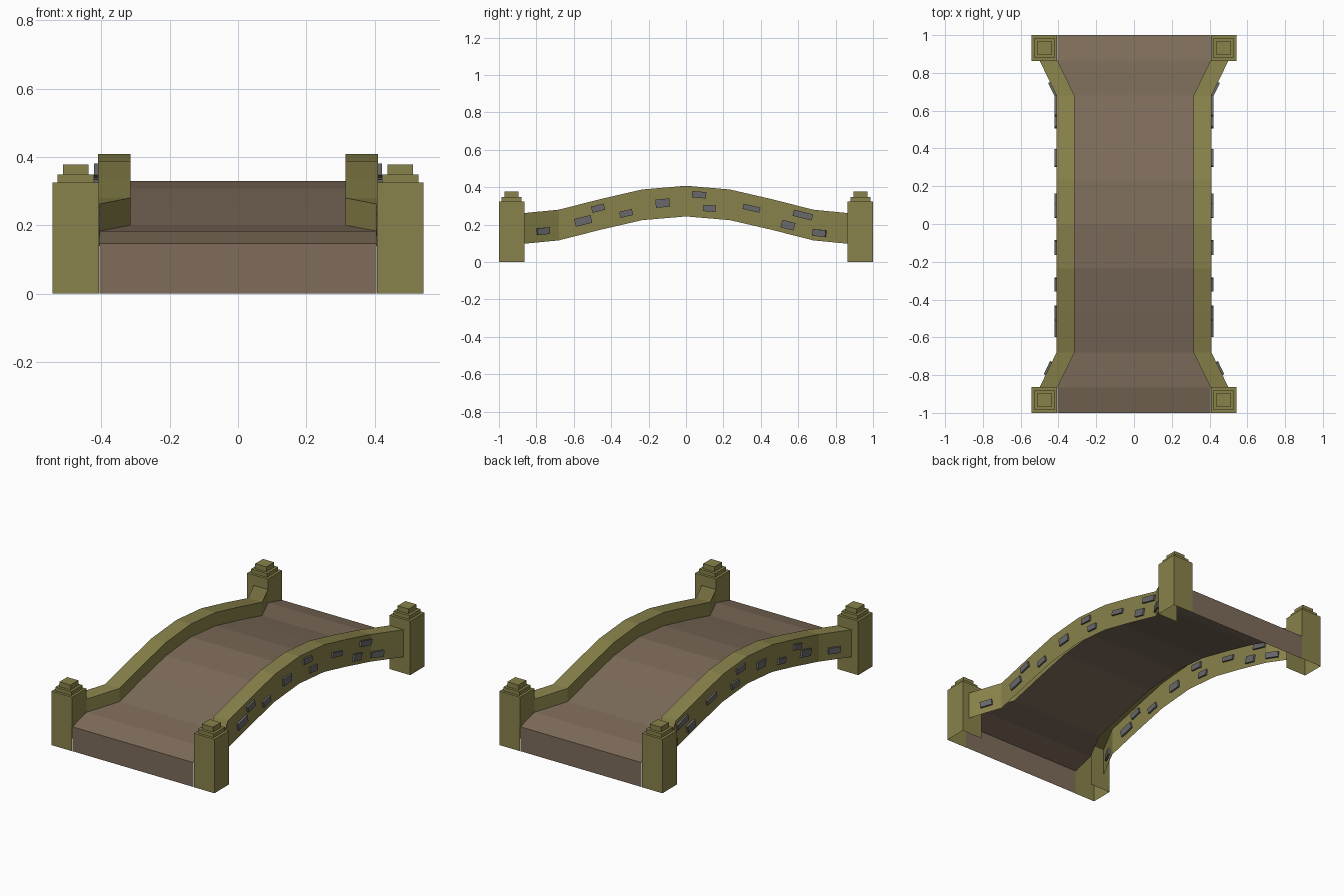
import bpy, bmesh
from mathutils import Vector, Matrix

if "Cube" in bpy.data.objects:
    bpy.data.objects.remove(bpy.data.objects["Cube"])


def material(name, rgb):
    m = bpy.data.materials.new(name)
    m.diffuse_color = (*rgb, 1)
    m.use_nodes = True
    m.node_tree.nodes["Principled BSDF"].inputs["Base Color"].default_value = m.diffuse_color
    return m


olive = material("olive_stone", (0.25, 0.225, 0.07))
brown = material("brown_path", (0.21, 0.152, 0.105))
grey = material("grey_stone", (0.14, 0.14, 0.145))


def finish(bm, name, mat):
    me = bpy.data.meshes.new(name)
    bm.to_mesh(me)
    bm.free()
    me.materials.append(mat)
    ob = bpy.data.objects.new(name, me)
    bpy.context.collection.objects.link(ob)


def loft(name, rows, mat):
    """Skin a strip of faces across rows of equally many points."""
    bm = bmesh.new()
    vs = [[bm.verts.new(p) for p in r] for r in rows]
    for a, b in zip(vs, vs[1:]):
        for i in range(len(a) - 1):
            bm.faces.new((a[i], a[i + 1], b[i + 1], b[i]))
    bmesh.ops.recalc_face_normals(bm, faces=bm.faces)
    finish(bm, name, mat)


# Half profile, end to crown: y, inner x, outer x, deck z, wall top z
half = [(0.865, 0.405, 0.50, 0.183, 0.262), (0.68, 0.315, 0.41, 0.20, 0.28),
        (0.46, 0.315, 0.41, 0.256, 0.336), (0.235, 0.315, 0.41, 0.308, 0.388)]
crown = (0, 0.315, 0.41, 0.33, 0.408)
stations = [(-p[0], *p[1:]) for p in half] + [crown] + half[::-1]
WALL_H = 0.164

# Arched deck with vertical end faces
edge = [(-1, 0.405, 0), (-1, 0.405, 0.147)]
edge += [(y, xi, zd) for y, xi, xo, zd, zt in stations]
edge += [(1, 0.405, 0.147), (1, 0.405, 0)]
loft("deck", [[(x, y, z), (-x, y, z)] for y, x, z in edge], brown)

# Parapets: inner face, top and outer face, open underneath
for s, side in ((1, "right"), (-1, "left")):
    loft(side + "_parapet",
         [[(s * xi, y, zd), (s * xi, y, zt), (s * xo, y, zt), (s * xo, y, zt - WALL_H)]
          for y, xi, xo, zd, zt in stations], olive)


def box(bm, matrix):
    return bmesh.ops.create_cube(bm, size=1, matrix=matrix)["verts"]


# Corner posts with stepped caps
def post(sx, sy, name):
    bm = bmesh.new()
    for half_w, z0, z1 in ((0.0685, 0, 0.325), (0.053, 0.325, 0.348), (0.037, 0.348, 0.378)):
        loc = Vector((sx * 0.475, sy * 0.9325, (z0 + z1) / 2))
        vs = box(bm, Matrix.LocRotScale(loc, None, (half_w * 2, half_w * 2, z1 - z0)))
        if z0 == 0:
            # hollow base; the side towards the path stops at deck height
            faces = {f for v in vs for f in v.link_faces}
            base = [f for f in faces if f.normal.z < -0.5 or f.calc_center_median().z < 0.01]
            inner = [f for f in faces if abs(f.calc_center_median().x) < 0.42]
            bmesh.ops.delete(bm, geom=base + inner, context="FACES_ONLY")
            x, ya, yb = sx * 0.4065, sy, sy * 0.864
            bm.faces.new([bm.verts.new(p) for p in
                          ((x, ya, 0.147), (x, yb, 0.183), (x, yb, 0.325), (x, ya, 0.325))])
    bmesh.ops.recalc_face_normals(bm, faces=bm.faces)
    finish(bm, name, olive)


for sx, side in ((1, "right"), (-1, "left")):
    for sy, end in ((-1, "front"), (1, "back")):
        post(sx, sy, f"{end}_{side}_post")

# Stones set in the outer walls: y, z, length, height
stones = [(-0.765, 0.165, 0.066, 0.036), (-0.55, 0.22, 0.09, 0.042),
          (-0.47, 0.288, 0.07, 0.034), (-0.32, 0.26, 0.07, 0.033),
          (-0.125, 0.315, 0.075, 0.044), (0.07, 0.36, 0.075, 0.034),
          (0.125, 0.287, 0.068, 0.034), (0.35, 0.288, 0.092, 0.028),
          (0.545, 0.197, 0.072, 0.042), (0.625, 0.251, 0.105, 0.034),
          (0.715, 0.155, 0.07, 0.036)]
for s, side in ((1, "right"), (-1, "left")):
    bm = bmesh.new()
    for y, z, length, height in stones:
        a, b = next((a, b) for a, b in zip(stations, stations[1:]) if a[0] <= y <= b[0])
        x = a[2] + (b[2] - a[2]) * (y - a[0]) / (b[0] - a[0])
        t = Vector((s * (b[2] - a[2]), b[0] - a[0], b[4] - a[4]))
        run = Vector((t.x, t.y, 0)).length
        length /= (b[0] - a[0]) / run
        t.normalize()
        n = t.cross(Vector((0, 0, 1))).normalized()
        up = n.cross(t)
        rot = Matrix((n, t, up)).transposed().to_4x4()
        box(bm, Matrix.Translation((s * x, y, z)) @ rot @ Matrix.Diagonal((0.022, length, height, 1)))
    finish(bm, side + "_wall_stones", grey)
